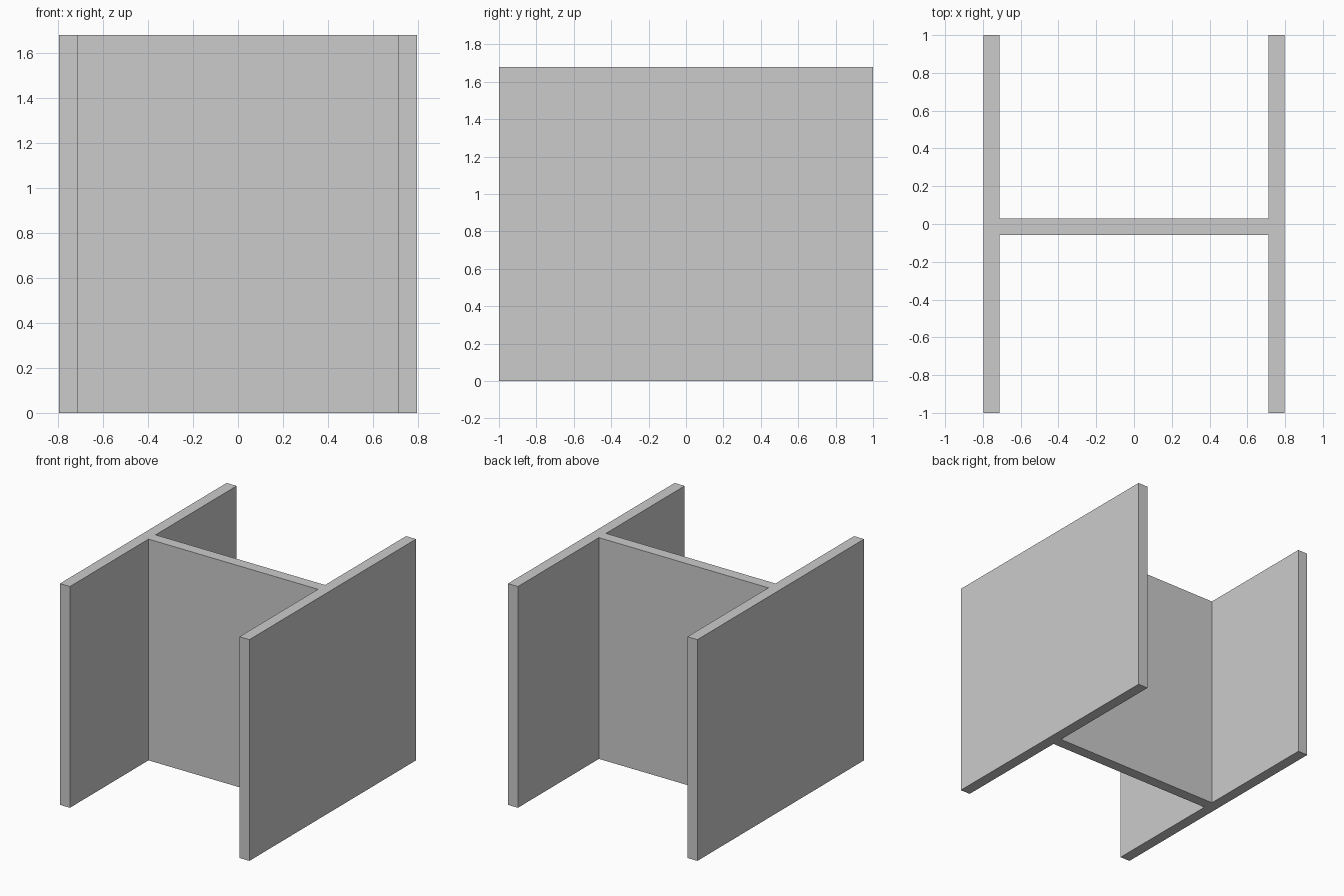
import bpy
import bmesh

if "Cube" in bpy.data.objects:
    bpy.data.objects.remove(bpy.data.objects["Cube"])

HEIGHT = 1.68
OUTER_X, INNER_X = 0.796, 0.712   # flange faces
HALF_Y = 1.0                      # flange half length
WEB_BACK, WEB_FRONT = 0.028, -0.057

# Right half of the H section, front to back; the left half is its mirror
right = [(INNER_X, WEB_FRONT), (INNER_X, -HALF_Y), (OUTER_X, -HALF_Y),
         (OUTER_X, HALF_Y), (INNER_X, HALF_Y), (INNER_X, WEB_BACK)]
profile = right + [(-x, y) for x, y in reversed(right)]

# Extrude the section upward into a solid beam
bm = bmesh.new()
section = bm.faces.new([bm.verts.new((x, y, 0)) for x, y in profile])
result = bmesh.ops.extrude_face_region(bm, geom=[section], use_keep_orig=True)
top = [v for v in result["geom"] if isinstance(v, bmesh.types.BMVert)]
bmesh.ops.translate(bm, verts=top, vec=(0, 0, HEIGHT))
bmesh.ops.recalc_face_normals(bm, faces=bm.faces)

mesh = bpy.data.meshes.new("h_beam")
bm.to_mesh(mesh)
bm.free()
beam = bpy.data.objects.new("h_beam", mesh)
bpy.context.collection.objects.link(beam)
